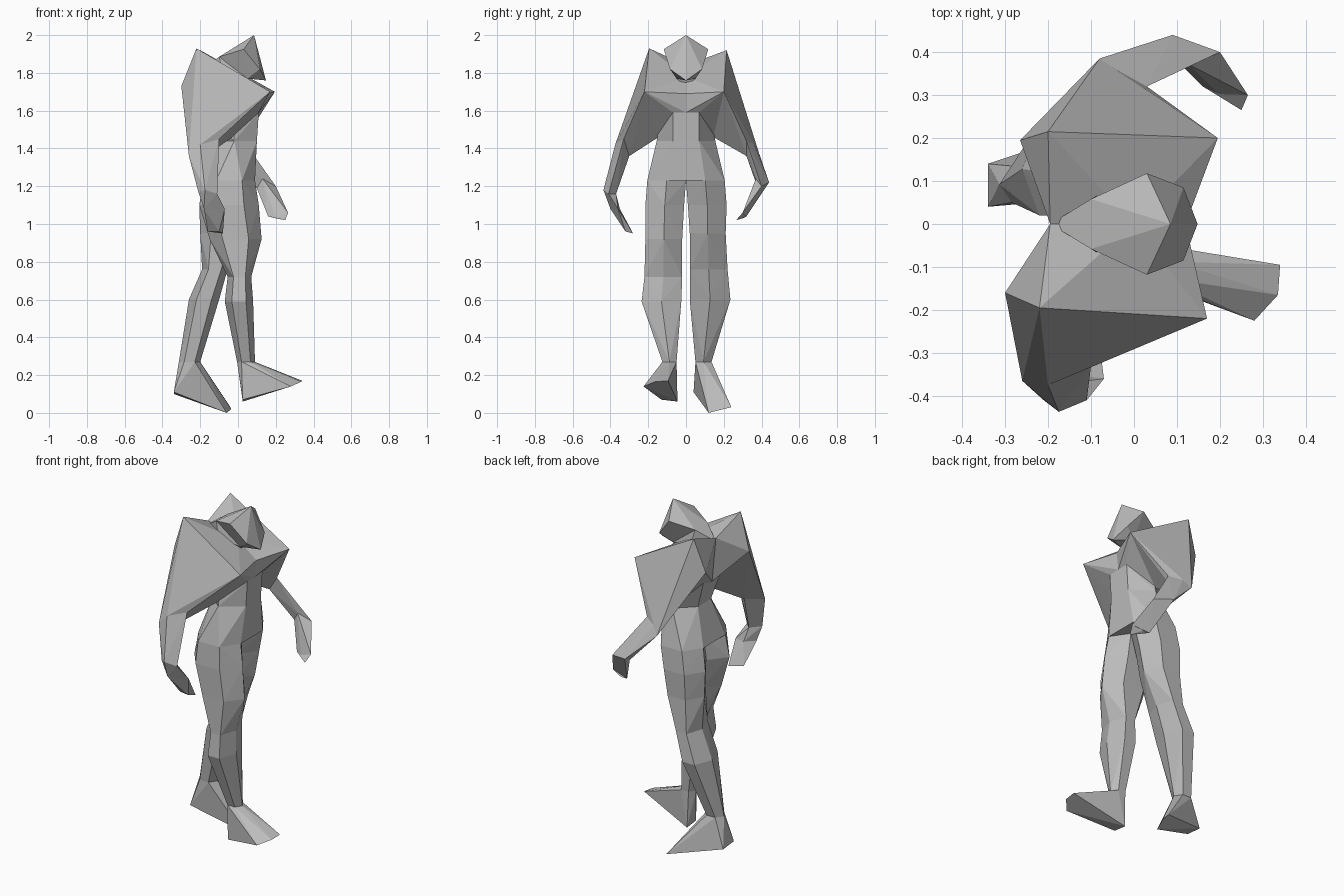
import bpy
import bmesh
from mathutils import Vector

default_cube = bpy.data.objects.get("Cube")
if default_cube:
    bpy.data.objects.remove(default_cube, do_unlink=True)

# One plain clay colour for the whole figure
clay = bpy.data.materials.new("clay_grey")
clay.use_nodes = True
clay_colour = (0.5, 0.5, 0.5, 1)
clay.diffuse_color = clay_colour
clay.node_tree.nodes["Principled BSDF"].inputs["Base Color"].default_value = clay_colour


def build_part(name, *groups):
    """Join each neighbouring pair of point groups with a faceted convex skin."""
    skin = bmesh.new()
    for first, second in zip(groups, groups[1:]):
        verts = [skin.verts.new(Vector(point)) for point in first + second]
        result = bmesh.ops.convex_hull(skin, input=verts, use_existing_faces=False)
        leftover = {item for item in result["geom_interior"] + result["geom_unused"]
                    if isinstance(item, bmesh.types.BMVert) and item.is_valid}
        bmesh.ops.delete(skin, geom=list(leftover), context="VERTS")
    bmesh.ops.recalc_face_normals(skin, faces=skin.faces)
    mesh = bpy.data.meshes.new(name)
    skin.to_mesh(mesh)
    skin.free()
    mesh.materials.append(clay)
    part = bpy.data.objects.new(name, mesh)
    bpy.context.collection.objects.link(part)
    return part


def limb_ring(height, back, front, inner, outer):
    """Level six-sided section with a ridge along its front and back."""
    middle_x, middle_y = (back + front) / 2, (inner + outer) / 2
    quarter = (front - back) / 4
    ring = [(back, middle_y, height), (front, middle_y, height)]
    for x in (middle_x - quarter, middle_x + quarter):
        ring += [(x, inner, height), (x, outer, height)]
    return ring


def both_sides(x, y, z):
    """A point and its twin across the middle of the body."""
    return [(x, y, z), (x, -y, z)]


# Trunk from the ribs down to the hips, which share the tops of both legs
forward_hip = limb_ring(height=1.23, back=-.185, front=.09, inner=0, outer=-.205)
trailing_hip = limb_ring(height=1.23, back=-.185, front=.09, inner=0, outer=.205)
ribs = both_sides(.11, .07, 1.59) + both_sides(-.17, .08, 1.6) + both_sides(-.02, .13, 1.6)
waist = both_sides(.1, .07, 1.44) + both_sides(-.12, .06, 1.44) + both_sides(-.02, .155, 1.44)
build_part("trunk", ribs, waist, forward_hip + trailing_hip)

# Shoulder wedges: crest, shoulder blade and chest corner
hanging_shoulder = [(-.22, -.195, 1.93), (-.3, -.16, 1.73), (.17, -.22, 1.7)]
raised_shoulder = [(-.2, .215, 1.92), (-.265, .195, 1.73), (.195, .2, 1.7)]
spine_and_sternum = [(-.195, 0, 1.84), (-.17, 0, 1.58), (.12, 0, 1.69), (0, 0, 1.78)]

for name, shoulder, side in (("hanging_side_chest", hanging_shoulder, -1),
                             ("raised_side_chest", raised_shoulder, 1)):
    lower_ribs = [(.11, side * .07, 1.59), (.11, 0, 1.59), (-.03, side * .145, 1.46)]
    build_part(name, shoulder, spine_and_sternum + lower_ribs)

# Arm hanging beside the hip
hanging_elbow = [(-.26, -.365, 1.36), (-.1, -.33, 1.45),
                 (-.2, -.375, 1.42), (-.17, -.3, 1.36)]
hanging_wrist = [(-.21, -.41, 1.17), (-.175, -.437, 1.18),
                 (-.11, -.41, 1.16), (-.15, -.37, 1.16)]
hanging_knuckles = [(-.18, -.4, 1.08), (-.07, -.36, 1.08), (-.13, -.35, 1.08)]
hanging_fingers = [(-.16, -.31, .96), (-.08, -.28, .95), (-.1, -.32, .96)]
build_part("hanging_arm", hanging_shoulder + [(-.03, -.145, 1.46)], hanging_elbow,
           hanging_wrist, hanging_knuckles, hanging_fingers)

# Arm reaching forward, with a finger group and a thumb
raised_elbow = [(-.08, .385, 1.38), (-.07, .34, 1.47),
                (.03, .32, 1.44), (-.02, .32, 1.36)]
raised_wrist = [(.09, .44, 1.22), (.2, .4, 1.2),
                (.13, .37, 1.24), (.1, .38, 1.19)]
raised_fingers = [(.265, .3, 1.06), (.2, .3, 1.03), (.16, .32, 1.04)]
raised_thumb = [(.25, .265, 1.02), (.2, .32, 1.04)]
build_part("raised_arm", raised_shoulder + [(-.03, .145, 1.46)], raised_elbow,
           raised_wrist, raised_fingers)
build_part("raised_thumb", raised_fingers, raised_thumb)

# Leg stepping forward, with its toes lifted
forward_ankle = limb_ring(height=.27, back=-.005, front=.09, inner=-.05, outer=-.125)
forward_foot = [(.025, -.13, .07), (.025, -.045, .06),
                (.34, -.095, .17), (.335, -.165, .165), (.28, -.225, .14)]
build_part(
    "forward_leg", forward_hip,
    limb_ring(height=1.1, back=-.205, front=.11, inner=-.01, outer=-.215),
    limb_ring(height=.92, back=-.15, front=.125, inner=-.02, outer=-.215),
    limb_ring(height=.72, back=-.055, front=.07, inner=-.02, outer=-.22),
    limb_ring(height=.59, back=-.07, front=.08, inner=-.025, outer=-.235),
    forward_ankle, forward_foot)

# Leg trailing behind, its calf running straight down to the heel
trailing_ankle = limb_ring(height=.27, back=-.313, front=-.2, inner=.05, outer=.135)
trailing_foot = [(-.34, .04, .11), (-.34, .14, .1),
                 (-.04, .24, .03), (-.035, .2, .02), (-.06, .12, 0)]
build_part(
    "trailing_leg", trailing_hip,
    limb_ring(height=1.1, back=-.205, front=.06, inner=.01, outer=.215),
    limb_ring(height=.95, back=-.2, front=.03, inner=.02, outer=.21),
    limb_ring(height=.76, back=-.19, front=-.055, inner=.02, outer=.22),
    limb_ring(height=.6, back=-.26, front=-.1, inner=.02, outer=.235),
    trailing_ankle, trailing_foot)

# Neck and faceted head, leaning forward
neck_base = [(-.195, 0, 1.82), (.03, 0, 1.72)] + both_sides(-.08, .07, 1.8)
nape = both_sides(-.1, .058, 1.885) + both_sides(.05, .05, 1.77)
skull = (both_sides(.03, .118, 1.925) + both_sides(.115, .085, 1.82)
         + [(.085, 0, 2), (.148, 0, 1.76)])
build_part("neck_and_head", neck_base, nape, skull)
